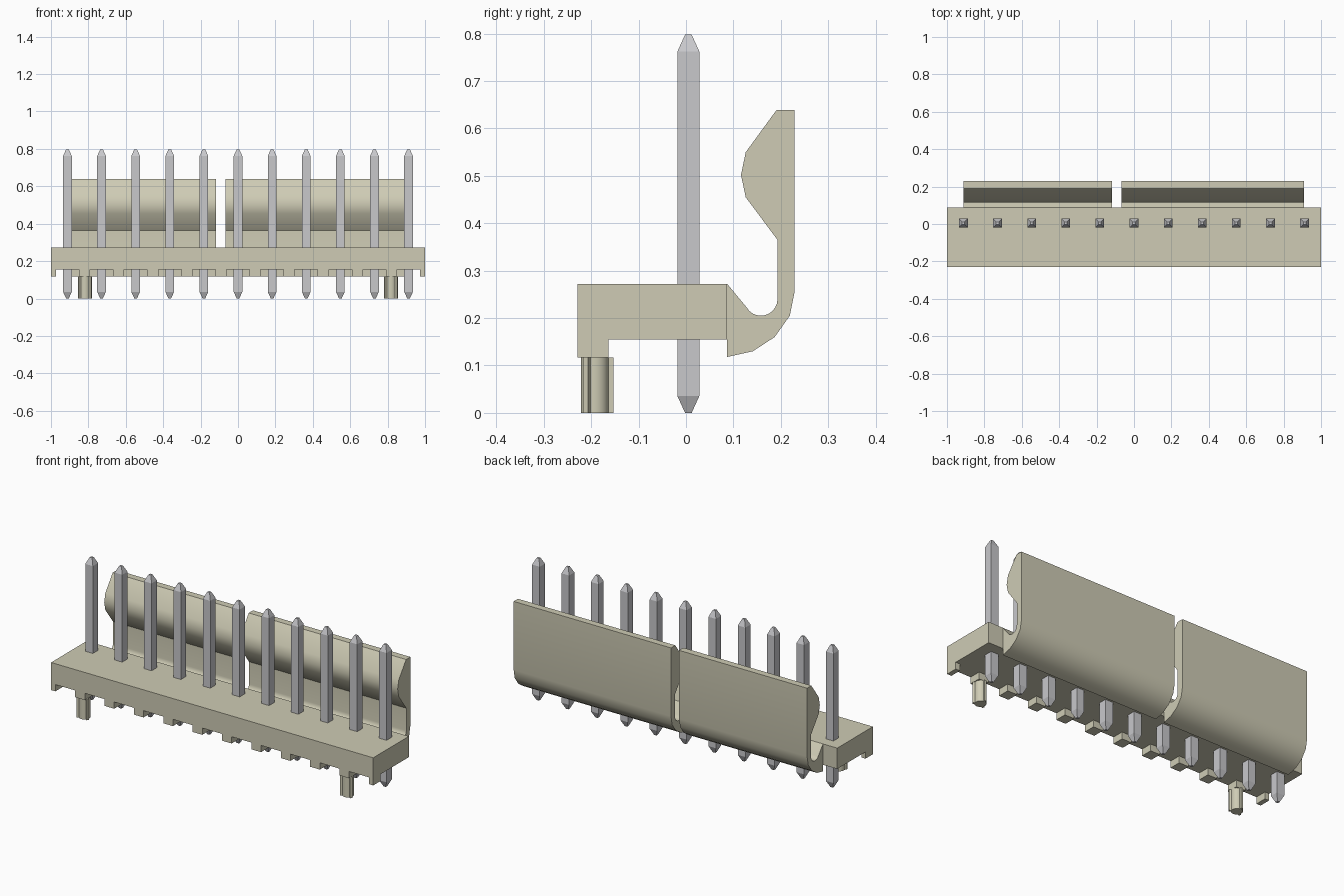
import bpy, bmesh, math

cube = bpy.data.objects.get("Cube")
if cube:
    bpy.data.objects.remove(cube, do_unlink=True)


def material(name, rgb):
    m = bpy.data.materials.new(name)
    m.use_nodes = True
    col = (*rgb, 1.0)
    m.diffuse_color = col
    m.node_tree.nodes["Principled BSDF"].inputs["Base Color"].default_value = col
    return m


BEIGE = material("beige plastic", (0.62, 0.60, 0.46))
METAL = material("grey metal", (0.58, 0.58, 0.60))


def finish(bm, name, mat, smooth=False):
    bmesh.ops.recalc_face_normals(bm, faces=bm.faces)
    me = bpy.data.meshes.new(name)
    bm.to_mesh(me)
    bm.free()
    me.materials.append(mat)
    ob = bpy.data.objects.new(name, me)
    bpy.context.collection.objects.link(ob)
    if smooth:
        bpy.ops.object.select_all(action='DESELECT')
        ob.select_set(True)
        bpy.context.view_layer.objects.active = ob
        bpy.ops.object.shade_smooth_by_angle(angle=math.radians(30))
    return ob


def prism(name, points, offset, mat, smooth=False):
    """Extrude a closed outline of 3D points along an offset."""
    bm = bmesh.new()
    face = bm.faces.new([bm.verts.new(p) for p in points])
    ext = bmesh.ops.extrude_face_region(bm, geom=[face], use_keep_orig=True)
    verts = [g for g in ext["geom"] if isinstance(g, bmesh.types.BMVert)]
    bmesh.ops.translate(bm, verts=verts, vec=offset)
    return finish(bm, name, mat, smooth)


PITCH = 0.1824
PIN_X = [(i - 5) * PITCH for i in range(11)]
PIN_Y = 0.005
FRONT, BACK = -0.229, 0.087
TOP, UNDER, FOOT = 0.272, 0.155, 0.117

# Base bar
prism("base_bar", [(-1, FRONT, UNDER), (1, FRONT, UNDER), (1, FRONT, TOP), (-1, FRONT, TOP)],
      (0, BACK - FRONT, 0), BEIGE)

# Feet along the front edge, with a notch in front of every pin
edges = [-1.0] + [x + s * 0.0615 for x in PIN_X for s in (-1, 1)] + [1.0]
for i in range(0, len(edges), 2):
    a, b = edges[i], edges[i + 1]
    prism("foot", [(a, FRONT, FOOT), (b, FRONT, FOOT), (b, FRONT, UNDER), (a, FRONT, UNDER)],
          (0, 0.065, 0), BEIGE)

# Locating pegs: round core with three ribs
PEG_Y, CORE, RIB, HALF = -0.1925, 0.0295, 0.0395, 0.006
for x in (-0.818, 0.818):
    outline = []
    for k in range(3):
        a = math.radians(90 + 120 * k)
        c, s = math.cos(a), math.sin(a)
        inner = math.sqrt(CORE ** 2 - HALF ** 2)
        for u, v in ((inner, -HALF), (RIB, -HALF), (RIB, HALF), (inner, HALF)):
            outline.append((x + u * c - v * s, PEG_Y + u * s + v * c, 0))
        for j in range(1, 6):
            t = a + math.radians(12 + j * 16)
            outline.append((x + CORE * math.cos(t), PEG_Y + CORE * math.sin(t), 0))
    prism("locating_peg", outline, (0, 0, FOOT), BEIGE, True)

# Springy locking wall with a hooked top, in two lengths
hook = [(0.087, 0.272), (0.130, 0.220)]
for d in range(225, 361, 15):
    t = math.radians(d)
    hook.append((0.158 + 0.035 * math.cos(t), 0.240 + 0.035 * math.sin(t)))
hook += [(0.193, 0.365), (0.126, 0.455), (0.116, 0.502), (0.126, 0.550), (0.191, 0.639),
         (0.229, 0.639), (0.229, 0.255), (0.219, 0.205), (0.187, 0.160), (0.141, 0.130),
         (0.087, 0.118)]
for name, a, b in (("locking_wall_right", -0.912, -0.117), ("locking_wall_left", -0.067, 0.910)):
    prism(name, [(a, y, z) for y, z in hook], (b - a, 0, 0), BEIGE, True)

# Square pins with tapered ends
for x in PIN_X:
    bm = bmesh.new()
    rings = []
    for z, h in ((0, 0.007), (0.036, 0.0233), (0.762, 0.0233), (0.798, 0.007)):
        rings.append([bm.verts.new((x + sx * h, PIN_Y + sy * h, z))
                      for sx, sy in ((-1, -1), (1, -1), (1, 1), (-1, 1))])
    bm.faces.new(rings[0])
    bm.faces.new(rings[-1])
    for lo, hi in zip(rings, rings[1:]):
        for i in range(4):
            j = (i + 1) % 4
            bm.faces.new((lo[i], lo[j], hi[j], hi[i]))
    finish(bm, "pin", METAL)
